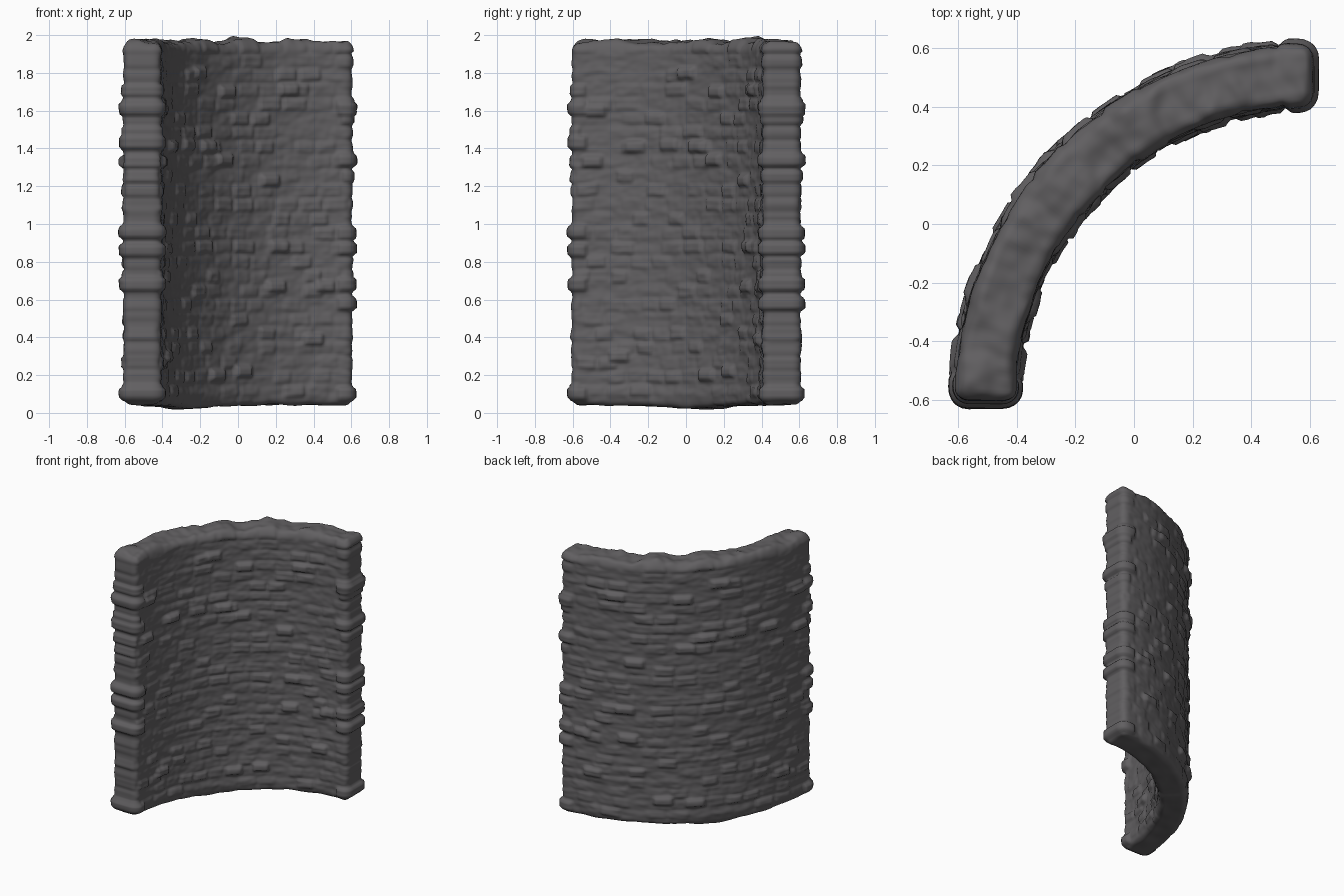
import bpy, bmesh, math, random
from mathutils import Vector, noise

if "Cube" in bpy.data.objects:
    bpy.data.objects.remove(bpy.data.objects["Cube"])

random.seed(4)
CX, CY = 0.62, -0.62                  # centre of the quarter-circle plan
R_MID, HALF_T = 1.128, 0.098          # mid radius, half thickness
Z0, Z1 = 0.042, 1.955
S_HALF = R_MID * math.radians(90) / 2 - 0.018
NS, NT, NZ = 130, 14, 170
ROUND = 0.04
ROW = 0.076

# Proud stones that run right through the wall: (angle in degrees, height)
PROUD = [(49, 1.70), (70, 1.71), (48, 1.34), (64, 1.23), (67, .88), (66, .67),
         (81, .67), (77.5, .39), (45, .20), (55, .22), (37, 1.80), (8, 1.60),
         (7, 1.33), (20, 1.41), (31, 1.42), (41, 1.41), (15, .30)]
# Stones wrapped round the two ends
LEFT_END = [.10, .68, .86, .96, 1.43, 1.61]
RIGHT_END = [.10, .58, .68, .87, .95, 1.34, 1.61]
stones = [((math.radians(a) - math.pi / 4) * R_MID, z, .064, .037, .026) for a, z in PROUD]
stones += [(-S_HALF, z, .09, .042, .024) for z in LEFT_END]
stones += [(S_HALF, z, .09, .042, .024) for z in RIGHT_END]


def smooth(x):
    x = max(0.0, min(1.0, x))
    return x * x * (3 - 2 * x)


# Ordinary masonry: staggered rows with a random relief for each brick
rows = []
for r in range(28):
    rows.append((random.uniform(0, .13), random.uniform(.11, .16),
                 [random.choice((0, .002, .005, .008, .014)) for _ in range(24)]))


def relief(s, z):
    zz = z + .012 * noise.noise((s * 5, z * 4, 3))
    r = max(0, min(27, int(zz / ROW)))
    shift, width, heights = rows[r]
    u = (s + 1.2 + shift) / width
    fu, fz = u % 1, (zz / ROW) % 1
    edge = smooth(min(fu, 1 - fu) * width / .022) * smooth(min(fz, 1 - fz) * ROW / .018)
    d = heights[int(u) % 24] * edge
    d += .006 * noise.noise((s * 9, 0, z * 24)) + .003 * noise.noise((s * 25, 5, z * 40))
    for cs, cz, w, h, up in stones:
        if abs(s - cs) < w + .02 and abs(z - cz) < h + .02:
            k = smooth((w + .008 - abs(s - cs)) / .028) * smooth((h + .005 - abs(z - cz)) / .026)
            d = max(d, up * k + d * .4)
    return d


def place(s, t, z):
    """Round the slab's corners, push out the stones, then bend into the arc."""
    p = Vector((s, t, z))
    core = Vector((max(-S_HALF + ROUND, min(S_HALF - ROUND, s)),
                   max(-HALF_T + ROUND, min(HALF_T - ROUND, t)),
                   max(Z0 + ROUND, min(Z1 - ROUND, z))))
    n = (p - core).normalized()
    p = core + n * ROUND
    d = relief(max(-S_HALF, min(S_HALF, p.x)), p.z) * (1 - abs(n.z))
    p += n * d
    # uneven top and bottom courses
    if n.z > 0:
        p.z += n.z * (.014 + .026 * noise.noise((s * 6, t * 5, 9)) + .012 * noise.noise((s * 19, t * 14, 2)))
    elif n.z < 0:
        dip = .02 * math.exp(-((s + .15) / .25) ** 2)
        p.z += n.z * (dip + .01 * noise.noise((s * 9, t * 9, 7)))
    a = math.pi / 4 + p.x / R_MID
    r = R_MID + p.y + .008 * math.cos(p.x / S_HALF * math.pi / 2)
    return CX - r * math.cos(a), CY + r * math.sin(a), p.z


def ticks(lo, hi, n):
    """Even steps with extra lines inside the rounded corners."""
    inner = [lo + ROUND + (hi - lo - 2 * ROUND) * i / n for i in range(n + 1)]
    return ([lo, lo + .013, lo + .027] + inner + [hi - .027, hi - .013, hi])


bm = bmesh.new()
axes = (ticks(-S_HALF, S_HALF, NS), ticks(-HALF_T, HALF_T, NT), ticks(Z0, Z1, NZ))
verts = {}


def vert(key):
    if key not in verts:
        verts[key] = bm.verts.new(place(*(axes[k][key[k]] for k in range(3))))
    return verts[key]


# Six gridded sides of the slab
for ax in range(3):
    b, c = (ax + 1) % 3, (ax + 2) % 3
    for end in (0, len(axes[ax]) - 1):
        for i in range(len(axes[b]) - 1):
            for j in range(len(axes[c]) - 1):
                quad = []
                for di, dj in ((0, 0), (1, 0), (1, 1), (0, 1)):
                    key = [0, 0, 0]
                    key[ax], key[b], key[c] = end, i + di, j + dj
                    quad.append(vert(tuple(key)))
                bm.faces.new(quad)
bmesh.ops.recalc_face_normals(bm, faces=bm.faces)
for f in bm.faces:
    f.smooth = True

mesh = bpy.data.meshes.new("curved_stone_wall")
bm.to_mesh(mesh)
bm.free()
wall = bpy.data.objects.new("curved_stone_wall", mesh)
bpy.context.collection.objects.link(wall)

stone = bpy.data.materials.new("dark grey stone")
stone.diffuse_color = (0.12, 0.115, 0.12, 1)
stone.use_nodes = True
stone.node_tree.nodes["Principled BSDF"].inputs["Base Color"].default_value = stone.diffuse_color
mesh.materials.append(stone)
